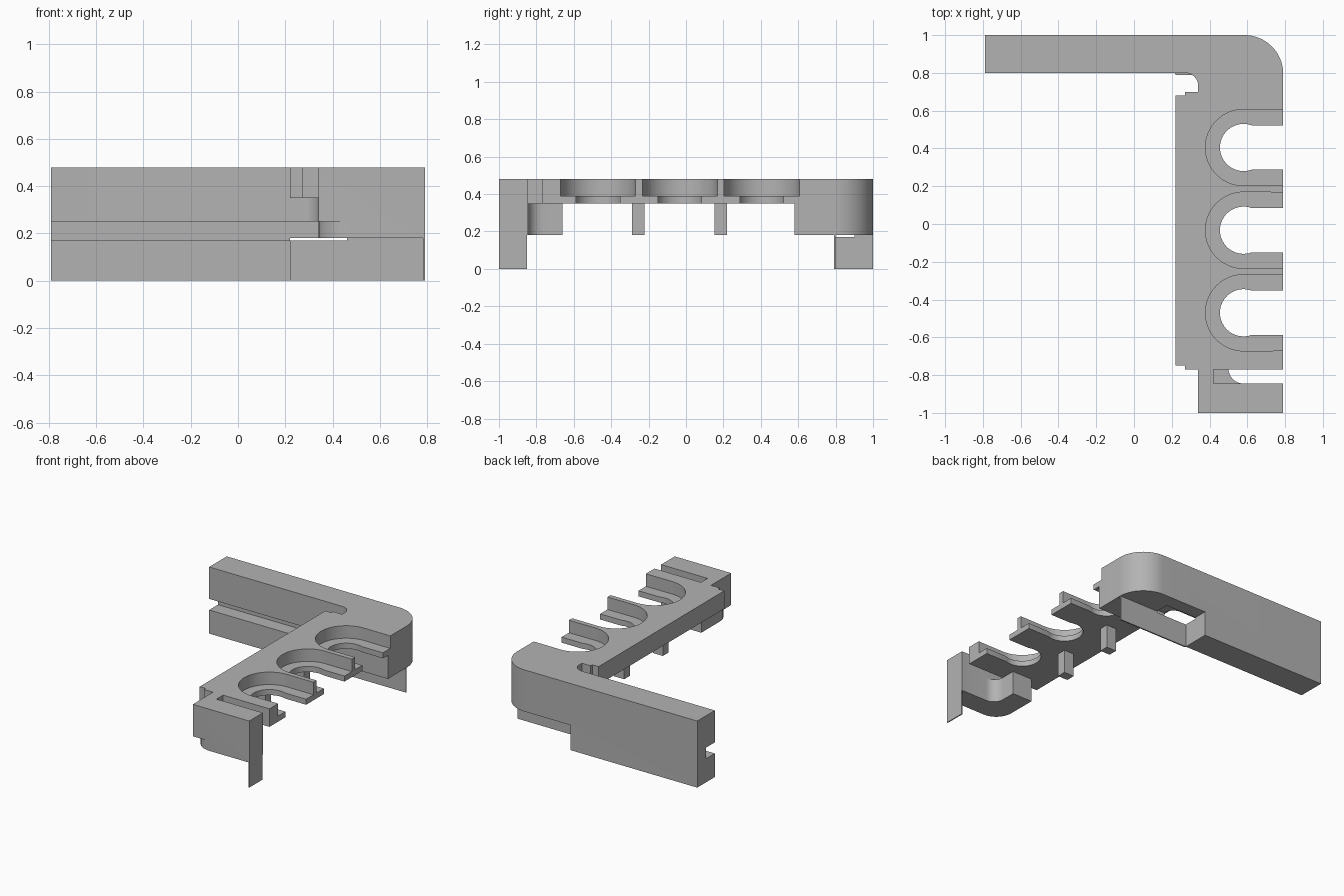
import bpy, bmesh, math

if "Cube" in bpy.data.objects:
    bpy.data.objects.remove(bpy.data.objects["Cube"])

grey = bpy.data.materials.new("plain_grey")
grey.use_nodes = True
grey.diffuse_color = (0.45, 0.45, 0.45, 1)
grey.node_tree.nodes["Principled BSDF"].inputs["Base Color"].default_value = (0.45, 0.45, 0.45, 1)


def arc(cx, cy, r, start, end, n=16):
    steps = [math.radians(start + (end - start) * i / n) for i in range(n + 1)]
    return [(cx + r * math.cos(a), cy + r * math.sin(a)) for a in steps]


def prism(name, outline, z0, z1):
    """Extrude a plan outline between two heights."""
    bm = bmesh.new()
    face = bm.faces.new([bm.verts.new((x, y, z0)) for x, y in outline])
    top = bmesh.ops.extrude_face_region(bm, geom=[face])["geom"]
    bmesh.ops.translate(bm, vec=(0, 0, z1 - z0),
                        verts=[v for v in top if isinstance(v, bmesh.types.BMVert)])
    bmesh.ops.recalc_face_normals(bm, faces=bm.faces)
    mesh = bpy.data.meshes.new(name)
    bm.to_mesh(mesh)
    bm.free()
    mesh.materials.append(grey)
    obj = bpy.data.objects.new(name, mesh)
    bpy.context.collection.objects.link(obj)
    return obj


def box(name, x0, x1, y0, y1, z0, z1):
    return prism(name, [(x0, y0), (x1, y0), (x1, y1), (x0, y1)], z0, z1)


def combine(target, other, operation):
    """Apply a boolean and discard the second object."""
    mod = target.modifiers.new("cut", "BOOLEAN")
    mod.operation, mod.solver, mod.object = operation, "EXACT", other
    bpy.ops.object.select_all(action="DESELECT")
    bpy.context.view_layer.objects.active = target
    target.select_set(True)
    bpy.ops.object.modifier_apply(modifier=mod.name)
    bpy.data.objects.remove(other)


# Back bar with rounded outer corner and filleted inner corner
frame = prism("bracket_frame",
              [(-0.79, 1)] + arc(0.585, 0.795, 0.205, 90, 0)
              + [(0.79, 0.58), (0.34, 0.58)] + arc(0.27, 0.73, 0.07, 0, 90)
              + [(-0.79, 0.8)], 0, 0.48)
combine(frame, box("corner_relief", 0.22, 1, 0.5, 1.1, -0.1, 0.18), "DIFFERENCE")
combine(frame, box("bar_groove", -0.9, 0.47, 0.72, 0.9, 0.17, 0.25), "DIFFERENCE")

# Rail slab with a stepped left edge, reaching the front block
rail = prism("rail", [(0.79, 0.58), (0.79, -0.77), (0.42, -0.77), (0.42, -0.85),
                      (0.34, -0.85), (0.34, -0.77), (0.27, -0.77), (0.27, -0.75),
                      (0.22, -0.75), (0.22, 0.68), (0.27, 0.68), (0.27, 0.70),
                      (0.34, 0.70), (0.34, 0.58)], 0.35, 0.48)
combine(frame, rail, "UNION")

# Front block: wall, elbow and end bar with a rounded lower corner
front = prism("front_block", [(0.34, -1), (0.79, -1), (0.79, -0.845), (0.34, -0.845)], 0.18, 0.48)
elbow = prism("elbow", [(0.34, -0.66), (0.34, -0.845), (0.58, -0.845)]
              + arc(0.58, -0.765, 0.08, 270, 180, 8) + [(0.50, -0.66)], 0.18, 0.35)
combine(front, elbow, "UNION")
notch = prism("corner_notch", [(0.2, -1.1), (0.47, -1.1)]
              + arc(0.47, -0.87, 0.13, 270, 180, 8) + [(0.2, -0.87)], 0.1, 0.25)
combine(front, notch, "DIFFERENCE")
combine(frame, front, "UNION")

# Three stepped U-shaped channels
for cy in (0.405, -0.033, -0.47):
    upper = prism("channel_step", [(0.9, cy + 0.2)] + arc(0.58, cy, 0.202, 90, 270, 32)
                  + [(0.9, cy - 0.2)], 0.39, 0.6)
    combine(frame, upper, "DIFFERENCE")
    lower = prism("channel_opening", [(0.9, cy + 0.117)] + arc(0.58, cy, 0.125, 70, 290, 32)
                  + [(0.9, cy - 0.117)], 0.25, 0.6)
    combine(frame, lower, "DIFFERENCE")

# Posts under the rail between channels
for i, cy in enumerate((0.185, -0.255)):
    box(f"rail_post_{i + 1}", 0.34, 0.42, cy - 0.033, cy + 0.033, 0.18, 0.352)

# Thin skirts reaching the floor
box("front_skirt", 0.782, 0.79, -1, -0.85, 0, 0.182)
box("back_skirt_low", 0.219, 0.785, 0.79, 0.8, 0, 0.17)
box("back_skirt_high", 0.46, 0.785, 0.79, 0.8, 0.169, 0.181)

bpy.ops.object.select_all(action="DESELECT")
frame.select_set(True)
bpy.context.view_layer.objects.active = frame
bpy.ops.object.shade_smooth_by_angle(angle=math.radians(30))
